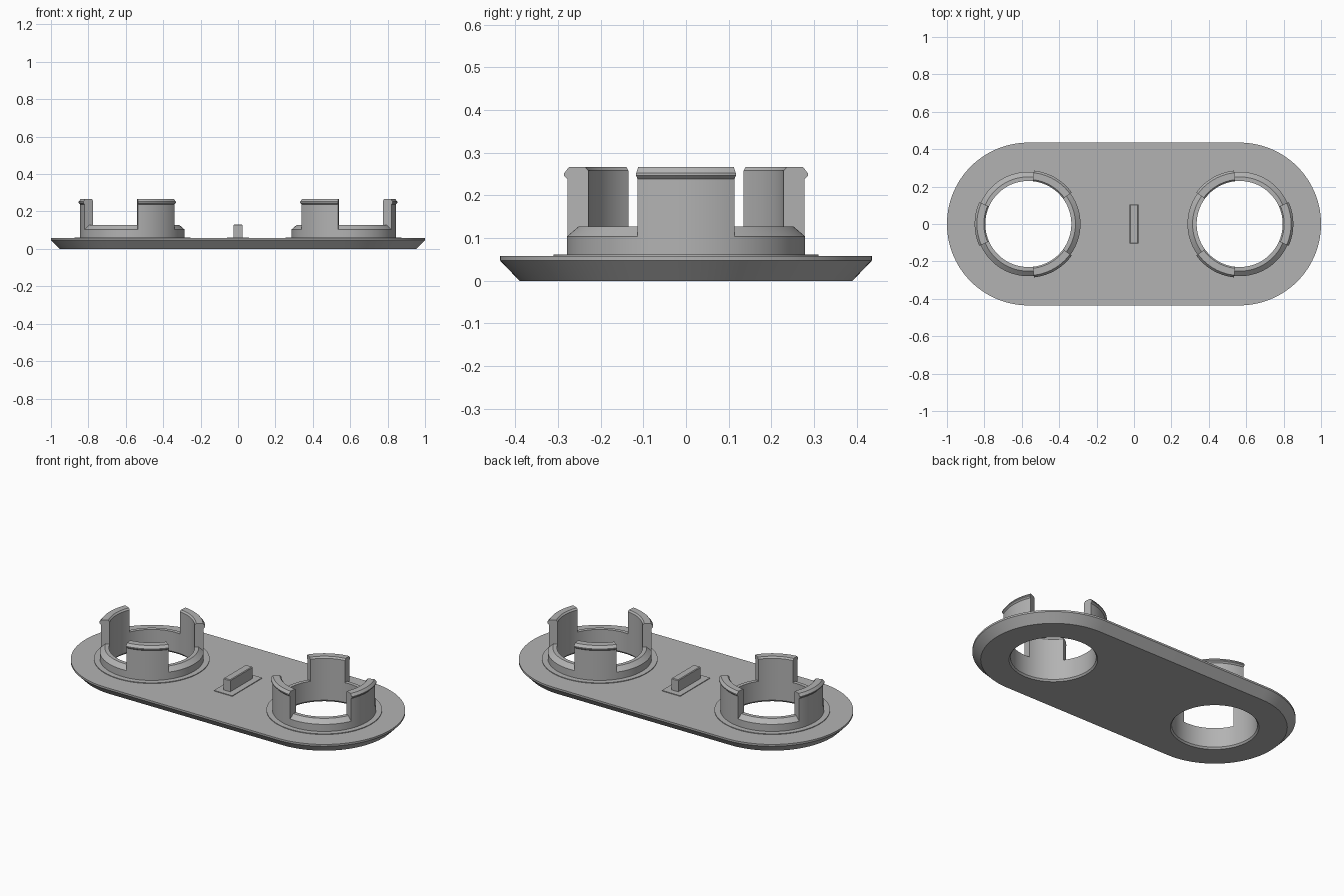
import bpy, bmesh, math

if "Cube" in bpy.data.objects:
    bpy.data.objects.remove(bpy.data.objects["Cube"], do_unlink=True)

grey = bpy.data.materials.new("plain grey")
grey.use_nodes = True
colour = (0.45, 0.45, 0.45, 1)
grey.diffuse_color = colour
grey.node_tree.nodes["Principled BSDF"].inputs["Base Color"].default_value = colour

CX = 0.565        # distance of each socket from the middle
BORE = 0.23       # inner radius of the sockets
TOP = 0.058       # top of the plate
STEPS = 120       # segments in a full turn


def finish(bm, name):
    bmesh.ops.recalc_face_normals(bm, faces=bm.faces)
    mesh = bpy.data.meshes.new(name)
    bm.to_mesh(mesh)
    bm.free()
    mesh.materials.append(grey)
    obj = bpy.data.objects.new(name, mesh)
    bpy.context.collection.objects.link(obj)
    bpy.ops.object.select_all(action='DESELECT')
    obj.select_set(True)
    bpy.context.view_layer.objects.active = obj
    bpy.ops.object.shade_smooth_by_angle(angle=math.radians(25))
    return obj


def skin(bm, a, b, closed=True):
    """Join two rows of vertices with quads."""
    n = len(a)
    for i in range(n if closed else n - 1):
        j = (i + 1) % n
        bm.faces.new((a[i], a[j], b[j], b[i]))


def revolve(name, profile, cx, start=0, sweep=360):
    """Turn a closed (radius, z) profile around a socket axis."""
    bm = bmesh.new()
    full = sweep == 360
    count = round(STEPS * sweep / 360)
    rows = []
    for i in range(count if full else count + 1):
        a = math.radians(start + sweep * i / count)
        rows.append([bm.verts.new((cx + r * math.cos(a), r * math.sin(a), z)) for r, z in profile])
    for i in range(count):
        skin(bm, rows[i], rows[(i + 1) % len(rows)])
    if not full:
        bm.faces.new(rows[0])
        bm.faces.new(rows[-1])
    return finish(bm, name)


def circle(bm, cx, r, z):
    angles = [math.tau * i / STEPS for i in range(STEPS)]
    return [bm.verts.new((cx + r * math.cos(a), r * math.sin(a), z)) for a in angles]


def stadium(bm, r, z):
    verts = []
    for cx, start in ((CX, -90), (-CX, 90)):
        for i in range(STEPS // 2 + 1):
            a = math.radians(start + 360 * i / STEPS)
            verts.append(bm.verts.new((cx + r * math.cos(a), r * math.sin(a), z)))
    return verts


def box(name, size, z0, bevel=0):
    bm = bmesh.new()
    bmesh.ops.create_cube(bm, size=1)
    for v in bm.verts:
        v.co = (v.co.x * size[0], v.co.y * size[1], z0 + (v.co.z + 0.5) * size[2])
    if bevel:
        top = [e for e in bm.edges if all(v.co.z > z0 + size[2] / 2 for v in e.verts)]
        bmesh.ops.bevel(bm, geom=top, offset=bevel, segments=1, affect='EDGES')
    return finish(bm, name)


# Plate with chamfered underside and two bored holes
bm = bmesh.new()
stacks = [[stadium(bm, r, z) for r, z in ((0.39, 0), (0.435, 0.047), (0.435, TOP))]]
for cx in (-CX, CX):
    stacks.append([circle(bm, cx, r, z) for r, z in ((0.238, 0), (BORE, 0.01), (BORE, TOP))])
for stack in stacks:
    for lower, upper in zip(stack, stack[1:]):
        skin(bm, lower, upper)
for level in (0, -1):
    rim = [bm.edges.get((s[level][i - 1], s[level][i])) for s in stacks for i in range(len(s[level]))]
    bmesh.ops.triangle_fill(bm, edges=rim, use_beauty=True)
finish(bm, "plate")

# Sockets: thin flange, low chamfered ring, three snap clips
FLANGE = [(BORE, TOP), (0.31, TOP), (0.31, 0.062), (BORE, 0.062)]
RING = [(BORE, TOP), (0.279, TOP), (0.279, 0.104), (0.252, 0.127), (BORE, 0.127)]
CLIP = [(BORE, 0.127), (0.252, 0.127), (0.279, 0.104), (0.279, 0.238), (0.287, 0.246),
        (0.287, 0.252), (0.275, 0.267), (0.238, 0.267), (BORE, 0.258)]
for side, cx, turn in (("right", -CX, 180), ("left", CX, 0)):
    revolve(side + "_flange", FLANGE, cx)
    revolve(side + "_ring", RING, cx)
    for k in range(3):
        revolve(f"{side}_clip_{k + 1}", CLIP, cx, turn + 120 * k - 24, 48)

# Locating tab on its thin pad
box("tab_pad", (0.12, 0.28, 0.004), TOP)
box("tab", (0.046, 0.21, 0.073), TOP, 0.004)
